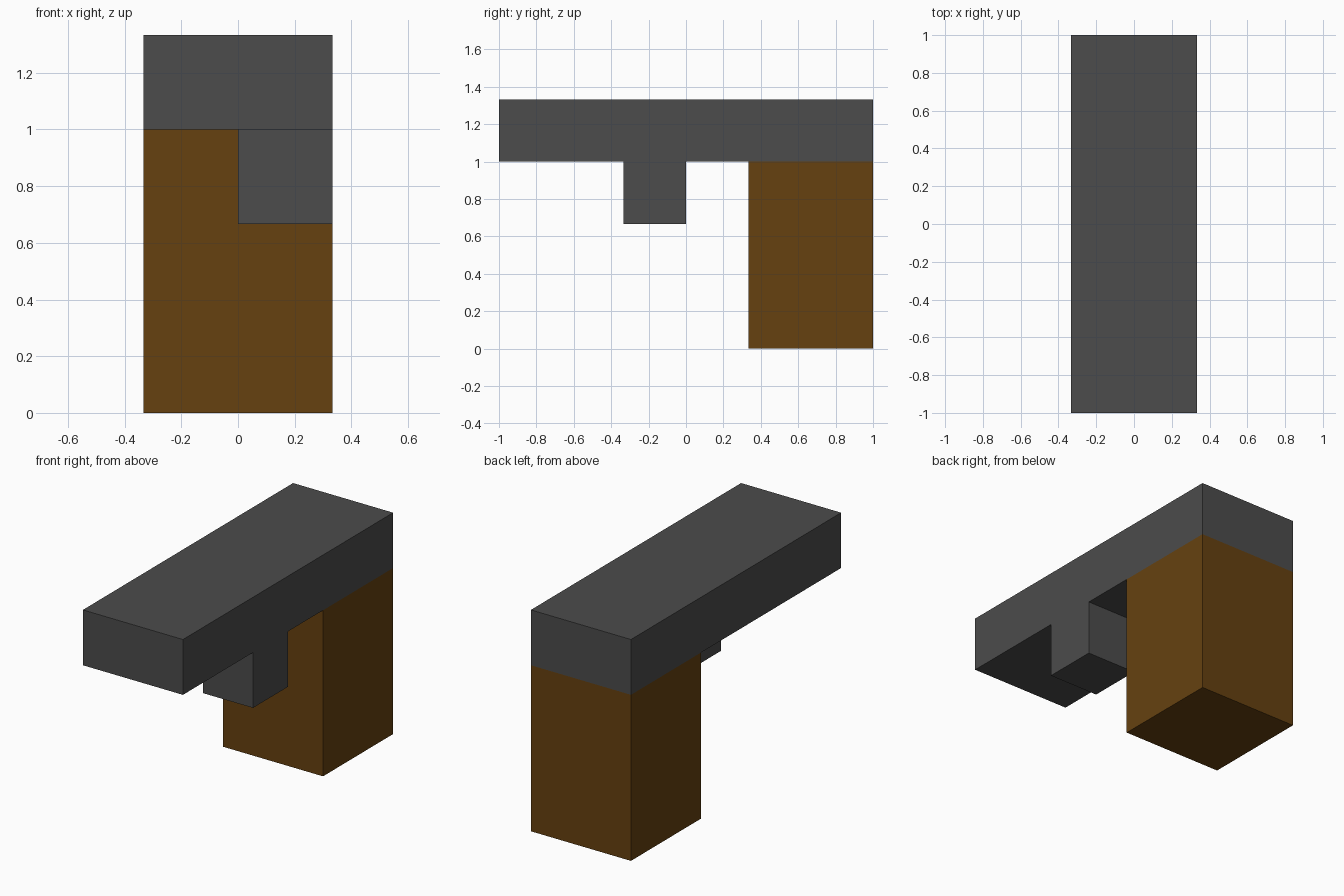
import bpy
import bmesh
from mathutils import Vector

if "Cube" in bpy.data.objects:
    bpy.data.objects.remove(bpy.data.objects["Cube"])

U = 1 / 3  # the model sits on a grid of one-third units


def material(name, colour):
    mat = bpy.data.materials.new(name)
    mat.diffuse_color = (*colour, 1)
    mat.use_nodes = True
    mat.node_tree.nodes["Principled BSDF"].inputs["Base Color"].default_value = mat.diffuse_color
    return mat


def box(name, low, high, mat):
    """Flat-faced box between two corners given in grid units."""
    low, high = Vector(low) * U, Vector(high) * U
    bm = bmesh.new()
    bmesh.ops.create_cube(bm, size=1)
    for v in bm.verts:
        v.co = (low + high) / 2 + v.co * (high - low)
    mesh = bpy.data.meshes.new(name)
    bm.to_mesh(mesh)
    bm.free()
    mesh.materials.append(mat)
    obj = bpy.data.objects.new(name, mesh)
    bpy.context.collection.objects.link(obj)
    return obj


dark_grey = material("dark grey", (0.072, 0.072, 0.072))
brown = material("brown", (0.133, 0.053, 0.005))

# Long top block
box("barrel", (-1, -3, 3), (1, 3, 4), dark_grey)
# Half-width block hanging flush with the right side
box("trigger", (0, -1, 2), (1, 0, 3), dark_grey)
# Upright handle under the back end
box("grip", (-1, 1, 0), (1, 3, 3), brown)
